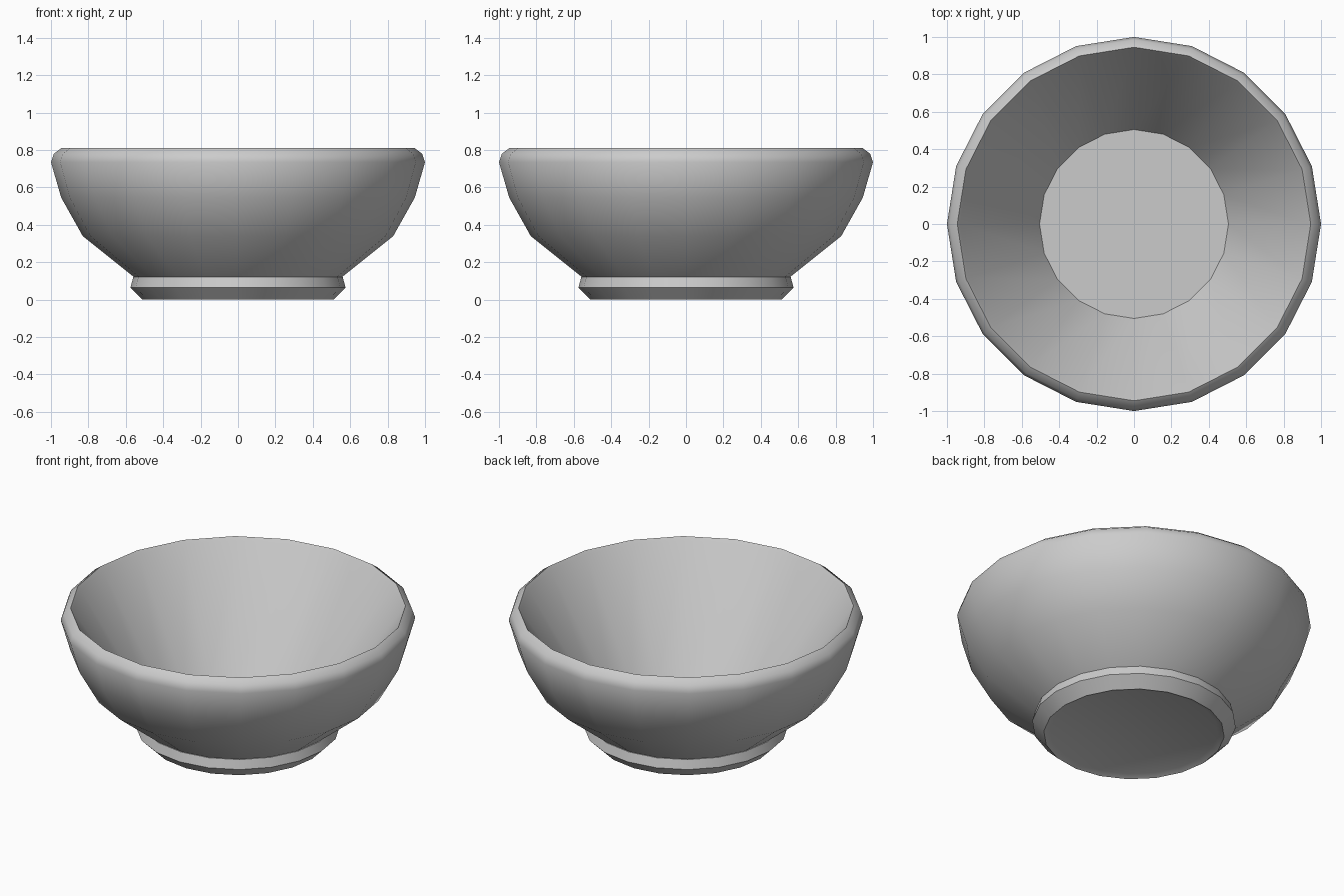
import bpy, bmesh, math

if "Cube" in bpy.data.objects:
    bpy.data.objects.remove(bpy.data.objects["Cube"])

SIDES = 20


def lathe(name, profile, angle):
    """Spin an (r, z) profile around z; open ends are closed with flat caps."""
    bm = bmesh.new()
    rings = []
    for r, z in profile:
        rings.append([bm.verts.new((r * math.cos(2 * math.pi * i / SIDES),
                                    r * math.sin(2 * math.pi * i / SIDES), z))
                      for i in range(SIDES)])
    for a, b in zip(rings, rings[1:]):
        for i in range(SIDES):
            j = (i + 1) % SIDES
            bm.faces.new((a[i], a[j], b[j], b[i]))
    bm.faces.new(rings[0][::-1])
    bm.faces.new(rings[-1])
    bmesh.ops.recalc_face_normals(bm, faces=bm.faces[:])
    mesh = bpy.data.meshes.new(name)
    bm.to_mesh(mesh)
    bm.free()
    obj = bpy.data.objects.new(name, mesh)
    bpy.context.collection.objects.link(obj)
    bpy.ops.object.select_all(action='DESELECT')
    obj.select_set(True)
    bpy.context.view_layer.objects.active = obj
    bpy.ops.object.shade_smooth_by_angle(angle=math.radians(angle))
    return obj


# Bowl: recessed base, foot ring, outer wall, rolled rim, straight inner wall, flat floor
lathe("bowl", [
    (0.475, 0.015), (0.51, 0.0),
    (0.575, 0.065), (0.56, 0.12), (0.555, 0.12),
    (0.83, 0.34), (0.945, 0.545), (1.0, 0.735),
    (0.985, 0.78), (0.945, 0.81),
    (0.93, 0.79), (0.505, 0.12),
], 50)
